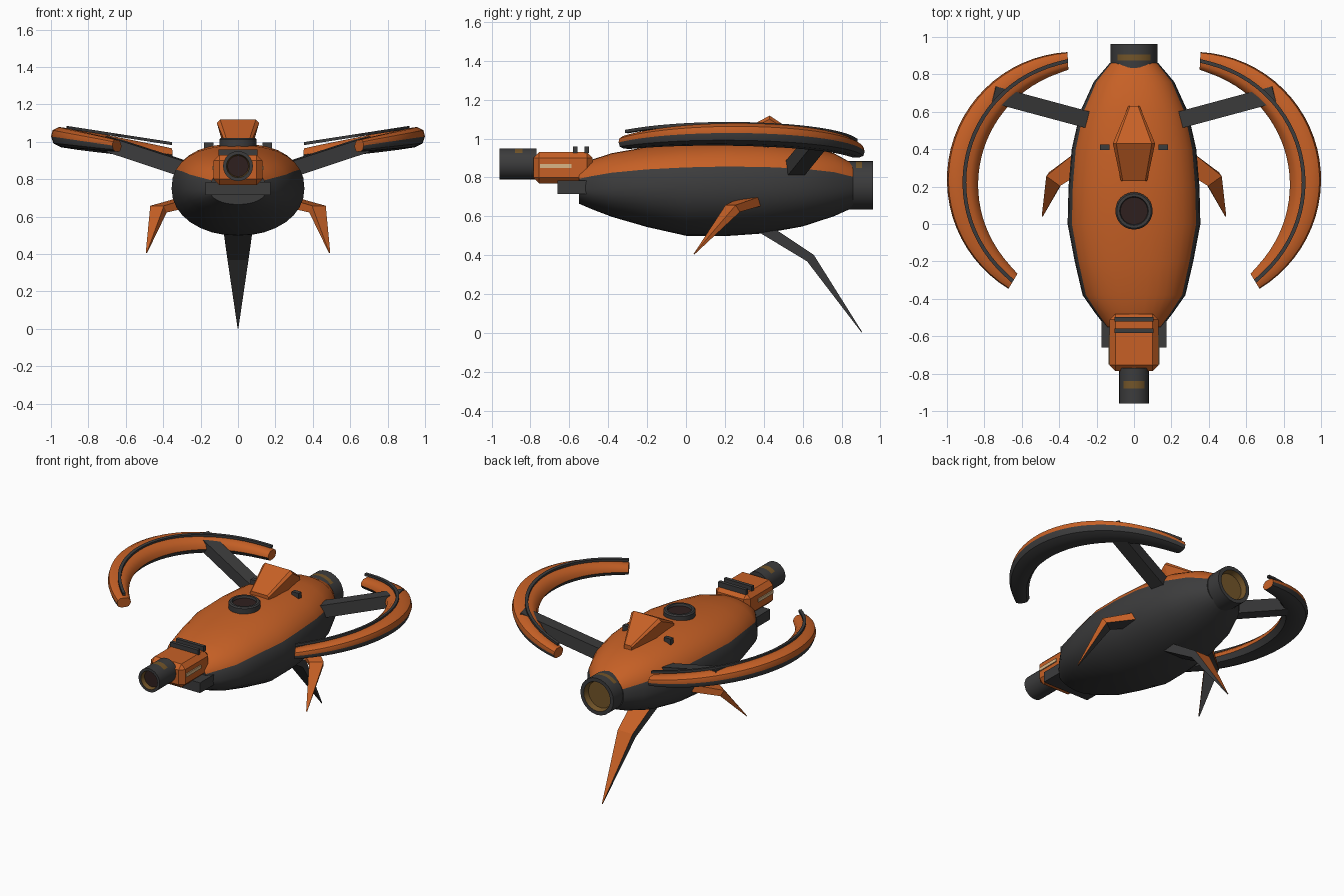
import bpy, bmesh, math
from mathutils import Vector

if "Cube" in bpy.data.objects:
    bpy.data.objects.remove(bpy.data.objects["Cube"])

def material(name, col):
    m = bpy.data.materials.new(name)
    m.diffuse_color = (*col, 1)
    m.use_nodes = True
    m.node_tree.nodes["Principled BSDF"].inputs["Base Color"].default_value = m.diffuse_color
    return m

ORANGE, DARK, LENS, GOLD, CREAM = range(5)
MATS = [material("burnt orange", (0.57, 0.118, 0.019)),
        material("charcoal", (0.045, 0.045, 0.046)),
        material("dark lens", (0.028, 0.014, 0.013)),
        material("bronze", (0.17, 0.09, 0.022)),
        material("cream light", (0.70, 0.47, 0.24))]

def loft(name, rings, mat, cap_mats=(DARK, DARK), smooth=None, flip=1, bevel=0):
    """Skin a list of equal rings; mat is an index or a rule of (ring, segment)."""
    bm = bmesh.new()
    vs = [[bm.verts.new((p[0] * flip, p[1], p[2])) for p in r] for r in rings]
    n = len(rings[0])
    for i in range(len(rings) - 1):
        for j in range(n):
            k = (j + 1) % n
            f = bm.faces.new((vs[i][j], vs[i][k], vs[i + 1][k], vs[i + 1][j]))
            f.material_index = mat(i, j) if callable(mat) else mat
    for r, c in ((vs[0], cap_mats[0]), (vs[-1], cap_mats[1])):
        bm.faces.new(r).material_index = c
    bmesh.ops.recalc_face_normals(bm, faces=bm.faces)
    me = bpy.data.meshes.new(name)
    bm.to_mesh(me)
    bm.free()
    for m in MATS:
        me.materials.append(m)
    ob = bpy.data.objects.new(name, me)
    bpy.context.collection.objects.link(ob)
    if bevel:
        b = ob.modifiers.new("bevel", 'BEVEL')
        b.width, b.segments = bevel, 1
    if smooth:
        bpy.ops.object.select_all(action='DESELECT')
        ob.select_set(True)
        bpy.context.view_layer.objects.active = ob
        bpy.ops.object.shade_smooth_by_angle(angle=math.radians(smooth))
    return ob

def box(name, x, y, z, mat, **kw):
    rings = [[(x[0], yy, z[0]), (x[1], yy, z[0]), (x[1], yy, z[1]), (x[0], yy, z[1])] for yy in y]
    return loft(name, rings, mat, (mat, mat), **kw)

def lathe(name, prof, centre, axis, mat, caps, n=24):
    """Turn (radius, position) pairs about the y or z axis."""
    rings = []
    for r, t in prof:
        ring = []
        for j in range(n):
            a = math.tau * j / n
            u, v = r * math.cos(a), r * math.sin(a)
            ring.append((u, t, centre[1] + v) if axis == 'y' else (u, centre[0] + v, t))
        rings.append(ring)
    return loft(name, rings, mat, caps, smooth=35)

# Hull: rounded sections along y, orange above the seam and charcoal below
N = 32
def section(y, hw, top, bot, zc):
    ring = []
    for j in range(N):
        a = math.tau * j / N
        c, s = math.cos(a), math.sin(a)
        e = 0.85 if s > 0 else 0.95
        z = zc + math.copysign(abs(s) ** e, s) * ((top - zc) if s > 0 else (zc - bot))
        ring.append((hw * math.copysign(abs(c) ** e, c), y, z))
    return ring
HULL = [(-0.55, .150, .860, .665, .74), (-0.48, .205, .893, .635, .74), (-0.38, .275, .925, .597, .745),
        (-0.20, .317, .957, .545, .75), (0.0, .355, .98, .50, .75), (0.20, .350, .99, .498, .75),
        (0.40, .333, .985, .512, .75), (0.60, .288, .965, .548, .75), (0.76, .215, .925, .60, .75),
        (0.86, .130, .87, .645, .75)]
loft("hull", [section(*h) for h in HULL], lambda i, j: ORANGE if 2 <= j < 14 else DARK, smooth=30)

# Head block with barrel, chin block, light strips and top bars
box("head", (-.13, .13), (-.785, -.48), (.77, .93), ORANGE, bevel=.03)
box("chin_block", (-.175, .175), (-.66, -.48), (.715, .785), DARK)
for y in (-.57, -.51):
    box("head_top_bar", (-.105, .105), (y - .012, y + .012), (.925, .96), DARK)
for s in (1, -1):
    box("head_light", (.128, .137), (-.75, -.59), (.848, .87), CREAM, flip=s)

top_band = lambda n: (lambda i, j: GOLD if (i == 1 and n / 8 <= j < 3 * n / 8) or i == 4 else DARK)
lathe("barrel", [(.08, -.77), (.08, -.84), (.08, -.88), (.08, -.96), (.062, -.96), (.056, -.93)],
      (0, .87), 'y', top_band(24), (DARK, LENS))

# Rear nozzle
lathe("nozzle", [(.125, .83), (.125, .875), (.125, .905), (.125, .962), (.1, .962), (.09, .925)],
      (0, .76), 'y', top_band(24), (DARK, GOLD))

# Round hatch on the back
lathe("hatch", [(.1, .95), (.1, 1.012), (.092, 1.02), (.077, 1.02), (.073, 1.005)],
      (.07, 0), 'z', DARK, (DARK, LENS))

# Dorsal fin, raised and widest in the middle
def fin_ring(y, base, mid, flat, low, edge, top):
    return [(-base, y, low), (base, y, low), (mid, y, edge), (flat, y, top), (-flat, y, top), (-mid, y, edge)]
loft("dorsal_fin", [fin_ring(.23, .068, .07, .06, .95, 1.0, 1.01),
                    fin_ring(.43, .07, .113, .095, .95, 1.10, 1.118),
                    fin_ring(.63, .025, .03, .022, .93, .975, .985)], ORANGE, (ORANGE, ORANGE))

# Curved wings
CX, CY = .32, .238
STEPS = 28
def slope(x):
    return .88 + .154 * x
def arc(t):
    """Angle, centre radius and taper along the wing."""
    a = math.radians(-59 + 146 * t)
    k = math.sin(math.pi * t) ** 0.8 if 0 < t < 1 else 0
    return a, .635 - .04 * k, k
def at(a, r, h):
    x = CX + r * math.cos(a)
    return (x, CY + r * math.sin(a), slope(x) + h)
PROFILE = [(1, -.1), (.9, .55), (.5, .95), (-.5, .95), (-.9, .45), (-1, -.1), (-.7, -.8), (-.3, -1), (.4, -1), (.85, -.75)]
wing, trim = [], []
for i in range(STEPS + 1):
    a, r, k = arc(i / STEPS)
    w, h = .047 + .038 * k, .032 + .023 * k
    wing.append([at(a, r + u * w, v * h) for u, v in PROFILE])
    rt = .635 - .05 * k
    trim.append([at(a, rt + u, .062 + v) for u, v in ((.01, -.014), (.01, .002), (-.01, .002), (-.01, -.014))])

# Slanted struts, wings, trims, vents and legs on both sides
def limb(name, pts, widths, thick, mat, flip=1):
    """Tapered four-sided limb through a few points."""
    pts = [Vector(p) for p in pts]
    rings = []
    for i, p in enumerate(pts):
        d = (pts[min(i + 1, len(pts) - 1)] - pts[max(i - 1, 0)]).normalized()
        side = d.cross(Vector((0, 0, 1))).normalized()
        up = side.cross(d)
        w, t = widths[i], thick[i]
        rings.append([p + side * w + up * t, p - side * w + up * t,
                      p - side * w - up * t, p + side * w - up * t])
    return loft(name, rings, mat, flip=flip)

for s, tag in ((1, "right"), (-1, "left")):
    loft(tag + "_wing", wing, lambda i, j: ORANGE if j < 5 else DARK, (ORANGE, ORANGE), smooth=40, flip=s)
    loft(tag + "_wing_trim", trim, DARK, flip=s)
    limb(tag + "_strut", [(.24, .555, .84), (.76, .695, 1.01)], (.045, .045), (.042, .04), DARK, s)
    box(tag + "_vent", (.13, .182), (.395, .425), (.93, .995), DARK, flip=s)
    limb(tag + "_leg", [(.27, .345, .68), (.425, .24, .64), (.49, .042, .406)],
         (.055, .045, .003), (.025, .022, .002), lambda i, j: DARK if j == 2 else ORANGE, s)

# Long rear leg: orange on its upper face only
limb("rear_leg", [(0, .38, .55), (0, .64, .385), (0, .905, .003)], (.078, .056, .002), (.03, .024, .002),
     lambda i, j: ORANGE if j == 0 else DARK)
